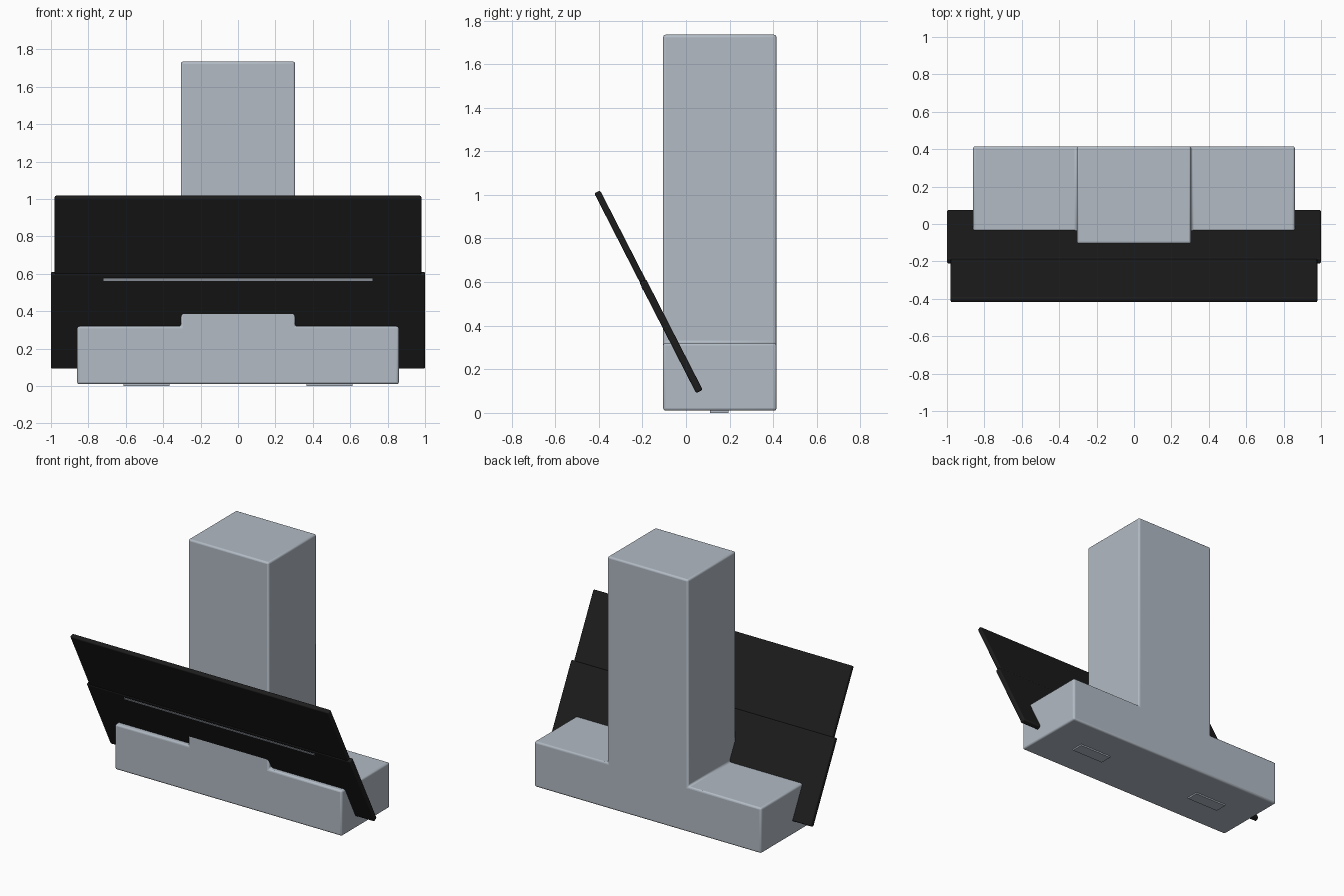
import bpy
import bmesh
import math
from mathutils import Matrix, Vector

cube = bpy.data.objects.get("Cube")
if cube:
    bpy.data.objects.remove(cube, do_unlink=True)


def material(name, rgb, roughness):
    mat = bpy.data.materials.new(name)
    mat.use_nodes = True
    mat.diffuse_color = (*rgb, 1)
    shader = mat.node_tree.nodes["Principled BSDF"]
    shader.inputs["Base Color"].default_value = (*rgb, 1)
    shader.inputs["Roughness"].default_value = roughness
    return mat


steel = material("brushed_steel", (0.445, 0.495, 0.555), 0.5)
black = material("black_glass", (0.012, 0.012, 0.012), 0.5)


def finish(name, bm, mat, bevel=0.0, segments=3):
    bmesh.ops.recalc_face_normals(bm, faces=bm.faces)
    mesh = bpy.data.meshes.new(name)
    bm.to_mesh(mesh)
    bm.free()
    mesh.materials.append(mat)
    obj = bpy.data.objects.new(name, mesh)
    bpy.context.collection.objects.link(obj)
    if bevel:
        mod = obj.modifiers.new("rounded_edges", "BEVEL")
        mod.width = bevel
        mod.segments = segments
        mod.limit_method = "ANGLE"
    bpy.ops.object.select_all(action="DESELECT")
    obj.select_set(True)
    bpy.context.view_layer.objects.active = obj
    bpy.ops.object.shade_smooth_by_angle(angle=math.radians(35))
    return obj


def box(name, size, centre, mat, tilt=0.0, bevel=0.0):
    bm = bmesh.new()
    bmesh.ops.create_cube(bm, size=1, matrix=Matrix.Diagonal((*size, 1)))
    obj = finish(name, bm, mat, bevel)
    obj.location = centre
    obj.rotation_euler.x = tilt
    return obj


# Hood body and chimney: one upside-down T extruded front to back
half = [(0.305, 1.735), (0.305, 0.32), (0.86, 0.32), (0.86, 0.01)]
outline = half + [(-x, z) for x, z in reversed(half)]
front, back = -0.105, 0.415
bm = bmesh.new()
face = bm.faces.new([bm.verts.new((x, front, z)) for x, z in outline])
extruded = bmesh.ops.extrude_face_region(bm, geom=[face])["geom"]
bmesh.ops.translate(bm, vec=(0, back - front, 0),
                    verts=[v for v in extruded if isinstance(v, bmesh.types.BMVert)])
finish("hood_body_and_chimney", bm, steel, 0.012)

# Leaning glass panels, sharing one slope
bottom, joint, top = Vector((0, 0.062, 0.098)), Vector((0, -0.197, 0.602)), Vector((0, -0.407, 1.014))
slope = (top - bottom).normalized()
tilt = math.atan2(-slope.y, slope.z)
thickness = 0.03


def glass_panel(name, width, low, high, depth):
    return box(name, (width, depth, (high - low).length), (low + high) / 2, black, tilt, 0.008)


glass_panel("lower_glass_panel", 2.0, bottom, joint + slope * 0.004, thickness + 0.004)
glass_panel("upper_glass_panel", 1.96, joint, top, thickness)

# Thin steel strip on the face of the lower panel
outward = Vector((0, -slope.z, slope.y))
strip_at = joint - slope * 0.027 + outward * (thickness / 2 + 0.002)
box("steel_strip", (1.44, 0.004, 0.014), strip_at, steel, tilt)

# Shallow lamp plates under the body
for side, x in (("left", 0.49), ("right", -0.49)):
    box(side + "_lamp_plate", (0.245, 0.085, 0.016), (x, 0.153, 0.008), steel)
